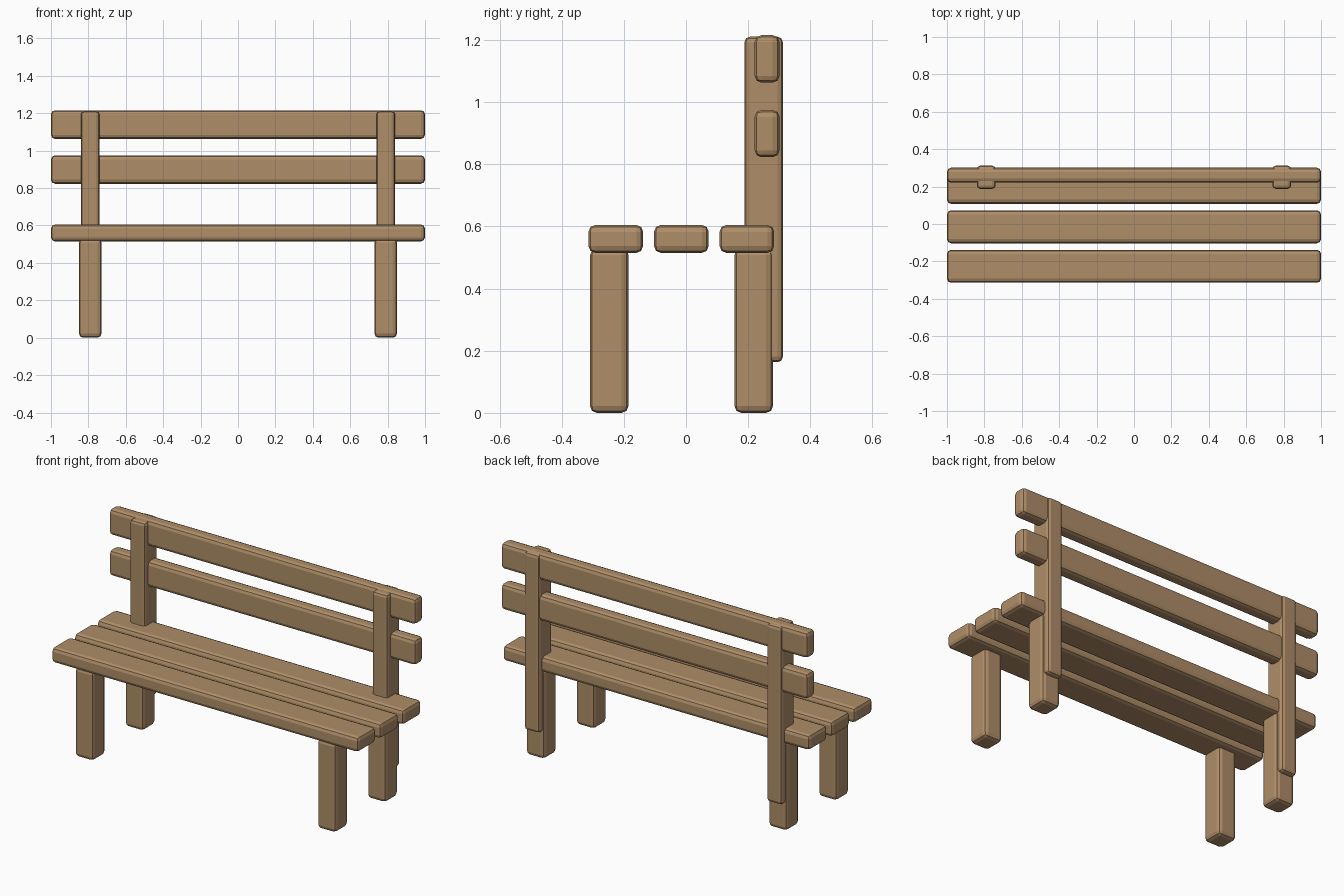
import bpy
import bmesh

if "Cube" in bpy.data.objects:
    bpy.data.objects.remove(bpy.data.objects["Cube"])

wood = bpy.data.materials.new("wood")
wood.diffuse_color = (0.43, 0.27, 0.14, 1)
wood.use_nodes = True
wood.node_tree.nodes["Principled BSDF"].inputs["Base Color"].default_value = wood.diffuse_color


def beam(name, x, y, z, bevel=0.022):
    """Rounded wooden beam spanning the (min, max) ranges."""
    bm = bmesh.new()
    bmesh.ops.create_cube(bm, size=1)
    for v in bm.verts:
        for i, (lo, hi) in enumerate((x, y, z)):
            v.co[i] = lo if v.co[i] < 0 else hi
    mesh = bpy.data.meshes.new(name)
    bm.to_mesh(mesh)
    bm.free()
    obj = bpy.data.objects.new(name, mesh)
    bpy.context.collection.objects.link(obj)
    mesh.materials.append(wood)
    mod = obj.modifiers.new("rounded_edges", 'BEVEL')
    mod.width = bevel
    mod.segments = 2
    return obj


# Three seat planks
for i, yc in enumerate((-0.226, -0.015, 0.196)):
    beam(f"seat_plank_{i + 1}", (-1, 1), (yc - 0.088, yc + 0.088), (0.515, 0.605))

# Two backrest planks
for label, z in (("lower", (0.823, 0.975)), ("upper", (1.063, 1.216))):
    beam(f"backrest_plank_{label}", (-1, 1), (0.221, 0.301), z)

# Legs and backrest posts on both sides
for side, s in (("left", -1), ("right", 1)):
    xc = 0.79 * s
    leg_x = (xc - 0.06, xc + 0.06)
    beam(f"front_leg_{side}", leg_x, (-0.309, -0.185), (0, 0.53))
    beam(f"back_leg_{side}", leg_x, (0.156, 0.28), (0, 0.53))
    beam(f"backrest_post_{side}", (xc - 0.05, xc + 0.05), (0.188, 0.312),
         (0.163, 1.211), 0.018)
